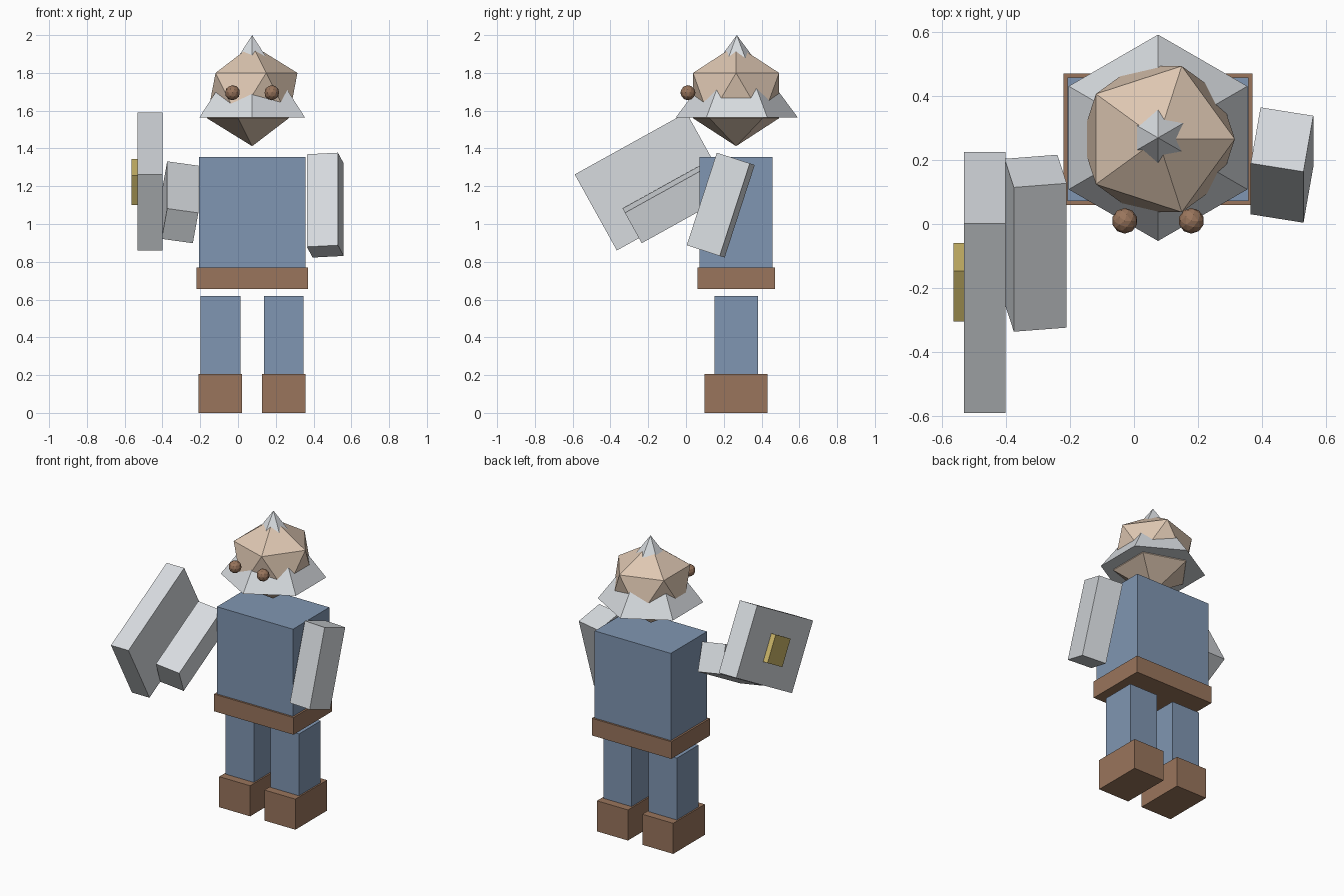
import bpy
from math import radians

if "Cube" in bpy.data.objects:
    bpy.data.objects.remove(bpy.data.objects["Cube"], do_unlink=True)


def material(name, rgb):
    mat = bpy.data.materials.new(name)
    mat.use_nodes = True
    colour = (*rgb, 1)
    mat.diffuse_color = colour
    mat.node_tree.nodes["Principled BSDF"].inputs["Base Color"].default_value = colour
    return mat


blue = material("blue cloth", (0.216, 0.305, 0.445))
brown = material("brown leather", (0.32, 0.178, 0.107))
silver = material("silver metal", (0.68, 0.708, 0.738))
skin = material("skin", (0.73, 0.571, 0.445))
gold = material("gold", (0.6, 0.47, 0.14))

MID_X, MID_Y = 0.075, 0.265  # axis of the body


def finish(name, mat):
    obj = bpy.context.object
    obj.name = name
    obj.data.materials.append(mat)
    return obj


def box(name, mat, centre, size, pitch=0, roll=0):
    """Box turned about its own length by roll, then swung forward by pitch."""
    bpy.ops.mesh.primitive_cube_add(size=1, location=centre)
    obj = finish(name, mat)
    obj.rotation_mode = 'ZYX'
    obj.rotation_euler = (radians(pitch), 0, radians(roll))
    obj.scale = size
    return obj


def ball(name, mat, centre, radius, detail):
    bpy.ops.mesh.primitive_ico_sphere_add(subdivisions=detail, radius=radius, location=centre)
    return finish(name, mat)


# Torso and belt
box("torso", blue, (MID_X, MID_Y, 1.0625), (0.565, 0.385, 0.585))
box("belt", brown, (MID_X, MID_Y, 0.7125), (0.59, 0.41, 0.115))

# Legs, boots and eyes in mirrored pairs
for side, sign in (("right", -1), ("left", 1)):
    leg_x = MID_X + sign * 0.168
    box(side + "_leg", blue, (leg_x, MID_Y, 0.4125), (0.21, 0.23, 0.415))
    box(side + "_boot", brown, (leg_x, MID_Y, 0.1025), (0.23, 0.335, 0.205))
    ball(side + "_eye", brown, (MID_X + sign * 0.104, 0.01, 1.695), 0.04, 2)

# Arms: the left hangs, the right is raised forward with the shield
ARM = (0.167, 0.186, 0.515)
SHIELD_PITCH = -61
box("left_arm", silver, (0.462, 0.184, 1.1), ARM, -18, -9.5)
box("right_arm", silver, (-0.307, -0.06, 1.115), ARM, SHIELD_PITCH, 9)
box("shield", silver, (-0.466, -0.182, 1.225), (0.13, 0.46, 0.676), SHIELD_PITCH)
box("shield_boss", gold, (-0.545, -0.182, 1.223), (0.037, 0.18, 0.18), SHIELD_PITCH)

# Faceted head pushing through a six-sided pointed helmet
ball("head", skin, (MID_X, MID_Y, 1.68), 0.268, 1)
bpy.ops.mesh.primitive_cone_add(vertices=6, radius1=0.322, radius2=0, depth=0.435,
                                location=(MID_X, MID_Y + 0.004, 1.7825))
finish("helmet", silver)
